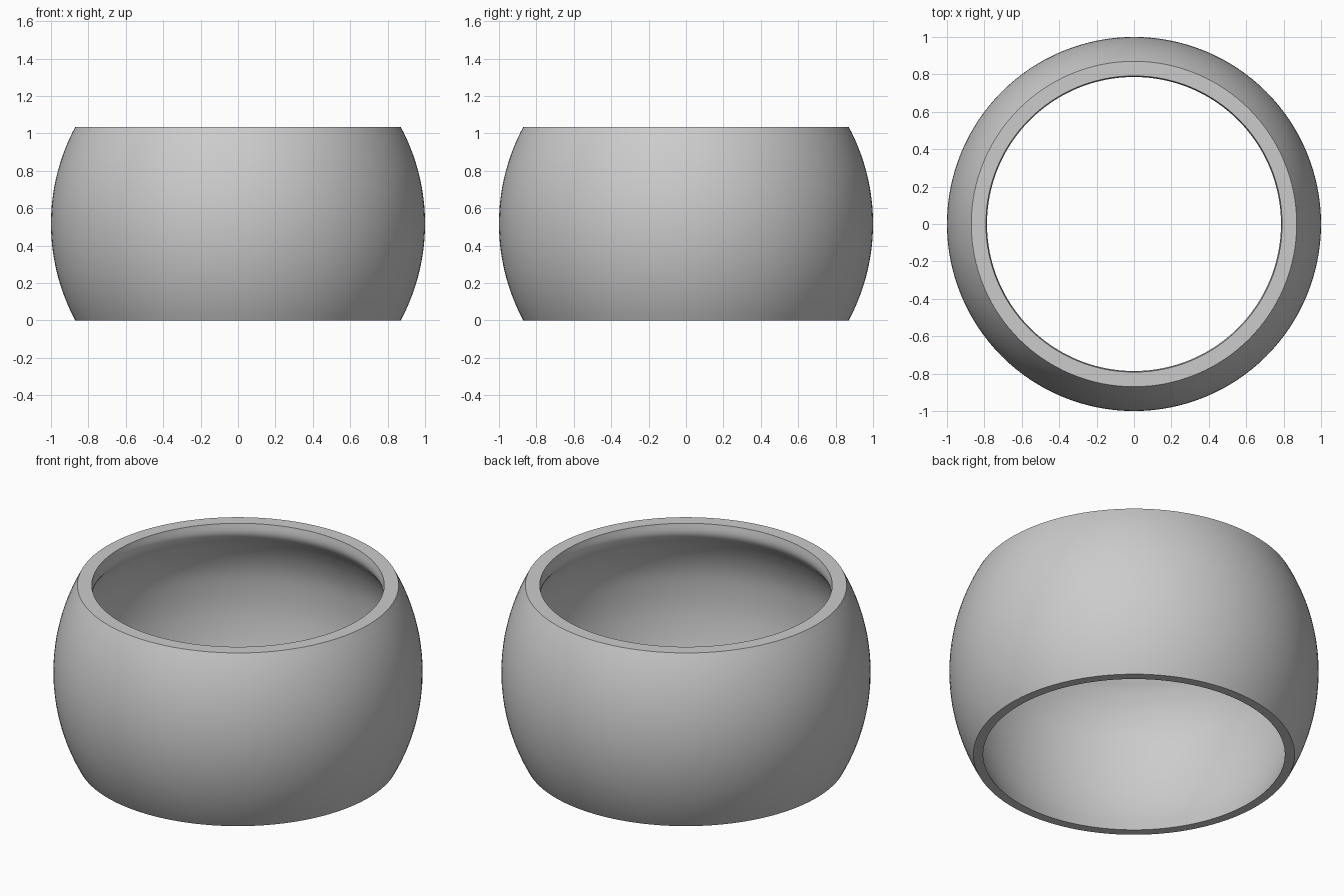
import bpy
import bmesh
import math

if "Cube" in bpy.data.objects:
    bpy.data.objects.remove(bpy.data.objects["Cube"], do_unlink=True)

HEIGHT = 1.035
BULGE = 1.095        # radius of the barrel-shaped outer arc
SEGMENTS = 128

# Inner wall (radius, height), from the bottom rim up to the thick lip
INNER = [(0.817, 0), (0.874, 0.13), (0.915, 0.27), (0.939, 0.42), (0.943, 0.55),
         (0.931, 0.68), (0.897, 0.79), (0.846, 0.885), (0.8, 0.945),
         (0.786, 0.985), (0.792, HEIGHT)]


def outer(z):
    """Radius of the barrel-shaped outside at height z."""
    return 1 - BULGE + math.sqrt(BULGE ** 2 - (z - HEIGHT / 2) ** 2)


def spline(points, steps):
    """Smooth curve through all the points."""
    ends = [points[0]] + points + [points[-1]]
    curve = []
    for p, a, b, q in zip(ends, ends[1:], ends[2:], ends[3:]):
        for i in range(steps):
            t = i / steps
            curve.append(tuple(
                a[k] + t / 2 * (b[k] - p[k] + t * (2 * p[k] - 5 * a[k] + 4 * b[k] - q[k]
                                + t * (3 * (a[k] - b[k]) + q[k] - p[k])))
                for k in range(2)))
    return curve + [points[-1]]


# Closed wall profile: up the outside, down the inside
profile = [(outer(HEIGHT * i / 32), HEIGHT * i / 32) for i in range(33)]
profile += reversed(spline(INNER, 5))

# Revolve the profile into an open ring
bm = bmesh.new()
rings = []
for s in range(SEGMENTS):
    a = math.tau * s / SEGMENTS
    rings.append([bm.verts.new((r * math.cos(a), r * math.sin(a), z)) for r, z in profile])
for s, ring in enumerate(rings):
    after = rings[(s + 1) % SEGMENTS]
    for i in range(len(profile)):
        j = (i + 1) % len(profile)
        bm.faces.new((ring[i], after[i], after[j], ring[j]))
bmesh.ops.recalc_face_normals(bm, faces=bm.faces)
mesh = bpy.data.meshes.new("barrel_ring")
bm.to_mesh(mesh)
bm.free()

# Plain grey material
grey = bpy.data.materials.new("light_grey")
grey.use_nodes = True
colour = (0.6, 0.6, 0.6, 1)
grey.diffuse_color = colour
grey.node_tree.nodes["Principled BSDF"].inputs["Base Color"].default_value = colour
mesh.materials.append(grey)

ring_object = bpy.data.objects.new("barrel_ring", mesh)
bpy.context.collection.objects.link(ring_object)

# Smooth walls with crisp rims
bpy.ops.object.select_all(action="DESELECT")
ring_object.select_set(True)
bpy.context.view_layer.objects.active = ring_object
bpy.ops.object.shade_smooth_by_angle(angle=math.radians(35))
